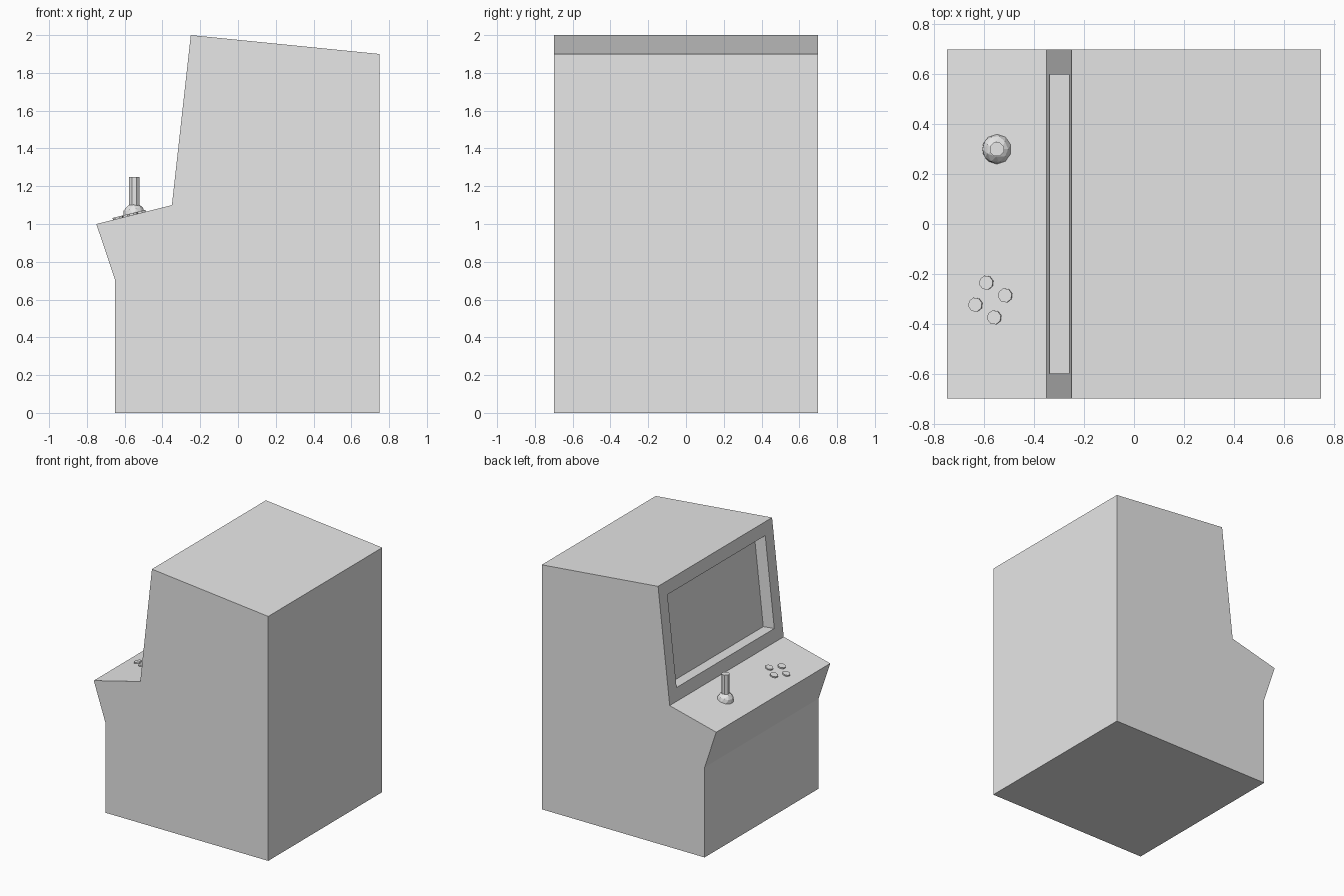
import bpy, bmesh, math
from mathutils import Matrix, Vector

default = bpy.data.objects.get("Cube")
if default:
    bpy.data.objects.remove(default, do_unlink=True)

# Single flat colour
grey = bpy.data.materials.new("plain_grey")
grey.use_nodes = True
colour = (0.8, 0.8, 0.8, 1)
grey.diffuse_color = colour
grey.node_tree.nodes["Principled BSDF"].inputs["Base Color"].default_value = colour


def finish(name, bm):
    mesh = bpy.data.meshes.new(name)
    bm.to_mesh(mesh)
    bm.free()
    mesh.materials.append(grey)
    obj = bpy.data.objects.new(name, mesh)
    bpy.context.collection.objects.link(obj)
    return obj


# Cabinet: side profile extruded across the width
HALF_WIDTH = 0.7
profile = [(-0.65, 0), (0.75, 0), (0.75, 1.9), (-0.25, 2),
           (-0.35, 1.1), (-0.75, 1), (-0.65, 0.7)]
bm = bmesh.new()
side = bm.faces.new([bm.verts.new((x, -HALF_WIDTH, z)) for x, z in profile])
extruded = bmesh.ops.extrude_face_region(bm, geom=[side], use_keep_orig=True)
bmesh.ops.translate(bm, vec=(0, 2 * HALF_WIDTH, 0),
                    verts=[g for g in extruded["geom"] if isinstance(g, bmesh.types.BMVert)])
bmesh.ops.recalc_face_normals(bm, faces=bm.faces)

# Recessed screen: inset the face above the controls, then sink it
screen = min((f for f in bm.faces if f.normal.x < -0.9),
             key=lambda f: -f.calc_center_median().z)
bmesh.ops.inset_region(bm, faces=[screen], thickness=0.1, use_even_offset=True)
inward = -screen.normal * 0.095
sunk = bmesh.ops.extrude_discrete_faces(bm, faces=[screen])["faces"][0]
bmesh.ops.translate(bm, vec=inward, verts=sunk.verts)
finish("cabinet", bm)

# Control deck slope shared by joystick and buttons
TILT = -math.atan2(0.1, 0.4)


def deck_matrix(x, y):
    z = 1 + (x + 0.75) * 0.25
    return Matrix.Translation(Vector((x, y, z))) @ Matrix.Rotation(TILT, 4, "Y")


# Joystick: faceted ball base and upright eight-sided shaft
bm = bmesh.new()
bmesh.ops.create_icosphere(bm, subdivisions=2, radius=0.06, matrix=deck_matrix(-0.55, 0.3))
finish("joystick_base", bm)

bm = bmesh.new()
bmesh.ops.create_cone(bm, cap_ends=True, segments=8, radius1=0.03, radius2=0.03, depth=0.2,
                      matrix=Matrix.Translation((-0.55, 0.3, 1.15))
                      @ Matrix.Rotation(math.pi / 8, 4, "Z"))
finish("joystick_shaft", bm)

# Buttons: four thin discs in a slightly turned diamond
for i in range(4):
    angle = math.radians(15 + 90 * i)
    x = -0.575 + 0.062 * math.cos(angle)
    y = -0.305 + 0.072 * math.sin(angle + math.radians(0))
    bm = bmesh.new()
    bmesh.ops.create_cone(bm, cap_ends=True, segments=8, radius1=0.029, radius2=0.029, depth=0.02,
                          matrix=deck_matrix(x, y) @ Matrix.Rotation(math.radians(15), 4, "Z"))
    finish(f"button_{i + 1}", bm)
